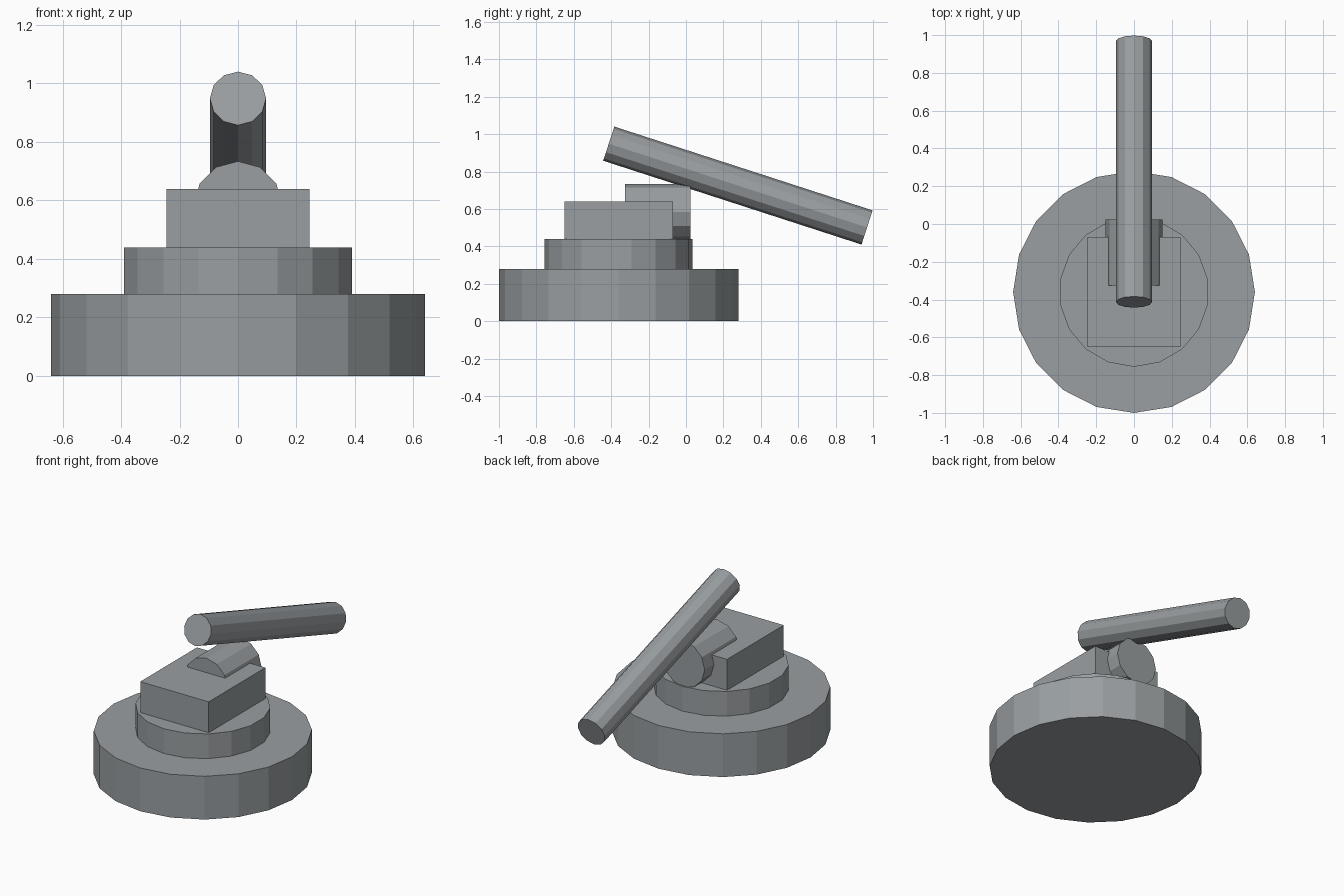
import bpy
import bmesh
from math import pi
from mathutils import Vector, Matrix

if "Cube" in bpy.data.objects:
    bpy.data.objects.remove(bpy.data.objects["Cube"])

# Dark, slightly cool grey shared by every part
metal = bpy.data.materials.new("dark_grey")
metal.diffuse_color = (0.32, 0.343, 0.355, 1)
metal.use_nodes = True
metal.node_tree.nodes["Principled BSDF"].inputs["Base Color"].default_value = metal.diffuse_color


def prism(name, start, end, radius, sides, up):
    """Flat-sided cylinder from start to end, with one corner pointing along up."""
    a, b, u = Vector(start), Vector(end), Vector(up)
    w = (b - a).normalized()
    u = (u - w * u.dot(w)).normalized()
    v = w.cross(u)
    mat = Matrix((u, v, w)).transposed().to_4x4()
    mat.translation = (a + b) / 2
    bm = bmesh.new()
    bmesh.ops.create_cone(bm, cap_ends=True, segments=sides, radius1=radius,
                          radius2=radius, depth=(b - a).length)
    # the primitive may start its ring on +Y: turn a corner onto local +X
    first = max(bm.verts, key=lambda p: p.co.y).co
    if abs(first.y - radius) < 1e-4:
        bmesh.ops.rotate(bm, verts=bm.verts, cent=(0, 0, 0),
                         matrix=Matrix.Rotation(-pi / 2, 3, 'Z'))
    bm.transform(mat)
    return finish(name, bm)


def box(name, lo, hi):
    bm = bmesh.new()
    bmesh.ops.create_cube(bm, size=1)
    for p in bm.verts:
        p.co = [l + (h - l) * (c + 0.5) for l, h, c in zip(lo, hi, p.co)]
    return finish(name, bm)


def finish(name, bm):
    mesh = bpy.data.meshes.new(name)
    bm.to_mesh(mesh)
    bm.free()
    mesh.materials.append(metal)
    obj = bpy.data.objects.new(name, mesh)
    bpy.context.collection.objects.link(obj)
    return obj


CY = -0.36  # centre line of the stepped base

# Stepped round base
prism("base_disc", (0, CY, 0), (0, CY, 0.28), 0.64, 20, (0, -1, 0))
prism("upper_disc", (0, CY, 0.28), (0, CY, 0.44), 0.396, 18, (0, -1, 0))

# Block housing with the pivot drum sunk through it
box("housing_block", (-0.245, -0.65, 0.44), (0.245, -0.07, 0.64))
prism("pivot_drum", (0, -0.325, 0.583), (0, 0.025, 0.583), 0.151, 12, (0, 0, 1))

# Tilted rod resting on the drum
prism("tilted_rod", (0, -0.413, 0.949), (0, 0.968, 0.501), 0.096, 12, (0, 0, 1))
